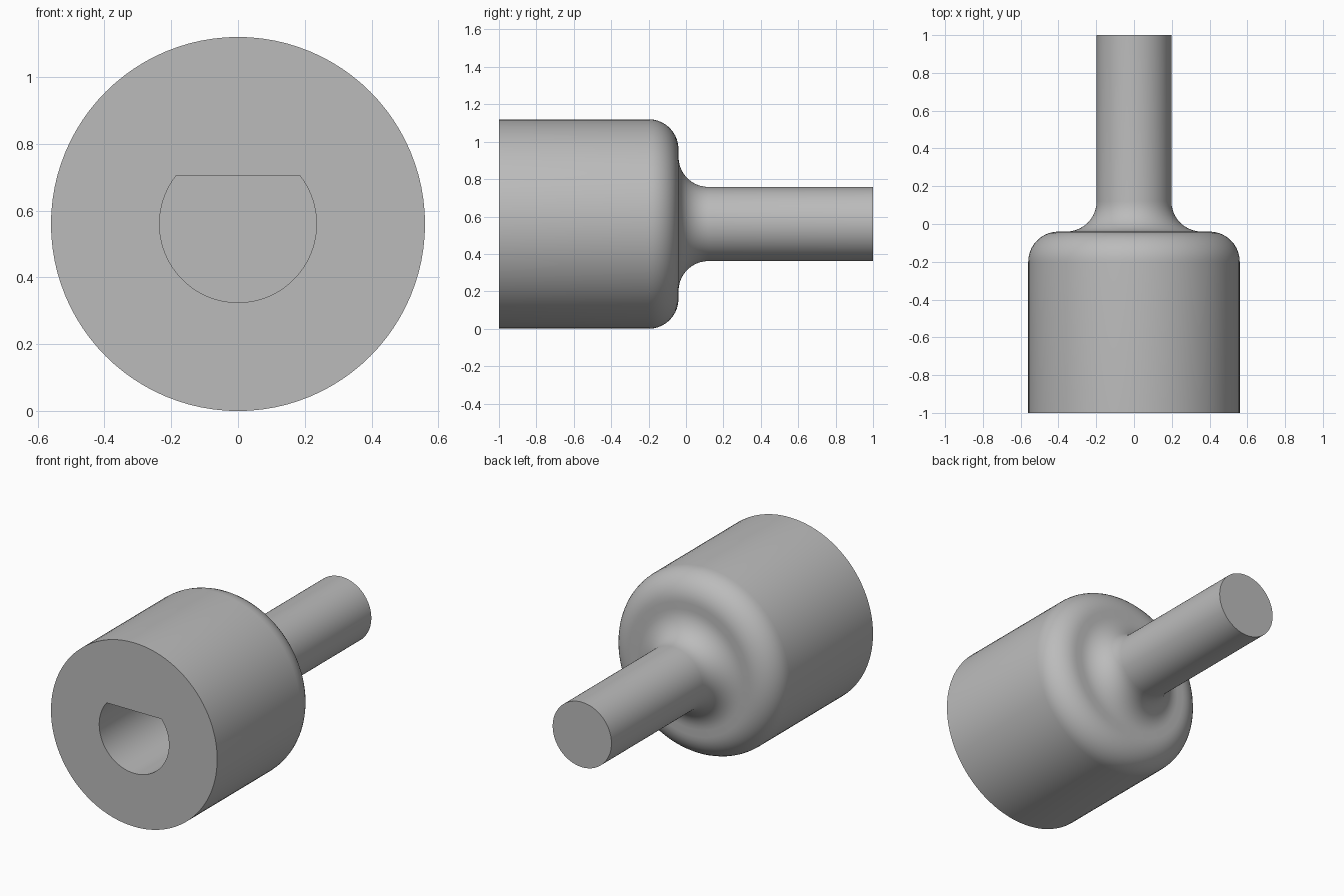
import bpy
import bmesh
from math import asin, cos, sin, pi, radians
from mathutils import Matrix, Vector

cube = bpy.data.objects.get("Cube")
if cube:
    bpy.data.objects.remove(cube, do_unlink=True)

AXIS_Z = 0.56
BODY_R, SHAFT_R, FILLET = 0.56, 0.198, 0.16
SHOULDER_Y = -0.04
BORE_R, FLAT_H, BORE_END = 0.235, 0.145, -0.35
SEGMENTS, STEPS = 96, 10

grey = bpy.data.materials.new("Plain grey")
grey.use_nodes = True
grey.diffuse_color = (0.5, 0.5, 0.5, 1)
grey.node_tree.nodes["Principled BSDF"].inputs["Base Color"].default_value = (0.5, 0.5, 0.5, 1)


def make_object(name, bm):
    bmesh.ops.recalc_face_normals(bm, faces=bm.faces)
    mesh = bpy.data.meshes.new(name)
    bm.to_mesh(mesh)
    bm.free()
    mesh.materials.append(grey)
    obj = bpy.data.objects.new(name, mesh)
    bpy.context.collection.objects.link(obj)
    obj.location.z = AXIS_Z
    return obj


def arc(centre_r, centre_y, start, end):
    """Quarter arc as (radius, y) pairs."""
    angles = [start + (end - start) * i / STEPS for i in range(STEPS + 1)]
    return [(centre_r + FILLET * cos(a), centre_y + FILLET * sin(a)) for a in angles]


# Turned body: rounded shoulder, concave neck and plain shaft
profile = [(BODY_R, -1)]
profile += arc(BODY_R - FILLET, SHOULDER_Y - FILLET, 0, pi / 2)
profile += arc(SHAFT_R + FILLET, SHOULDER_Y + FILLET, -pi / 2, -pi)
profile += [(SHAFT_R, 1)]

bm = bmesh.new()
rings = []
for r, y in profile:
    rings.append([bm.verts.new((r * cos(2 * pi * i / SEGMENTS), y, r * sin(2 * pi * i / SEGMENTS)))
                  for i in range(SEGMENTS)])
for a, b in zip(rings, rings[1:]):
    for i in range(SEGMENTS):
        j = (i + 1) % SEGMENTS
        bm.faces.new((a[i], a[j], b[j], b[i]))
bm.faces.new(rings[0])
bm.faces.new(rings[-1])
body = make_object("socket_body_and_shaft", bm)

# D-shaped bore cutter, with its flat on top
bm = bmesh.new()
corner = asin(FLAT_H / BORE_R)
start, sweep = pi - corner, pi + 2 * corner
outline = [bm.verts.new((BORE_R * cos(start + sweep * i / 64), -1.1, BORE_R * sin(start + sweep * i / 64)))
           for i in range(65)]
face = bm.faces.new(outline)
extruded = bmesh.ops.extrude_face_region(bm, geom=[face], use_keep_orig=True)
moved = [v for v in extruded["geom"] if isinstance(v, bmesh.types.BMVert)]
bmesh.ops.translate(bm, verts=moved, vec=(0, BORE_END + 1.1, 0))
cutter = make_object("bore_cutter", bm)
cutter.hide_render = True

# Cut the bore, then discard the cutter
bore = body.modifiers.new("Bore", "BOOLEAN")
bore.operation = "DIFFERENCE"
bore.solver = "EXACT"
bore.object = cutter
bpy.ops.object.select_all(action="DESELECT")
body.select_set(True)
bpy.context.view_layer.objects.active = body
bpy.context.view_layer.update()
bpy.ops.object.modifier_apply(modifier=bore.name)
bpy.data.objects.remove(cutter, do_unlink=True)
bpy.ops.object.shade_smooth_by_angle(angle=radians(30))
